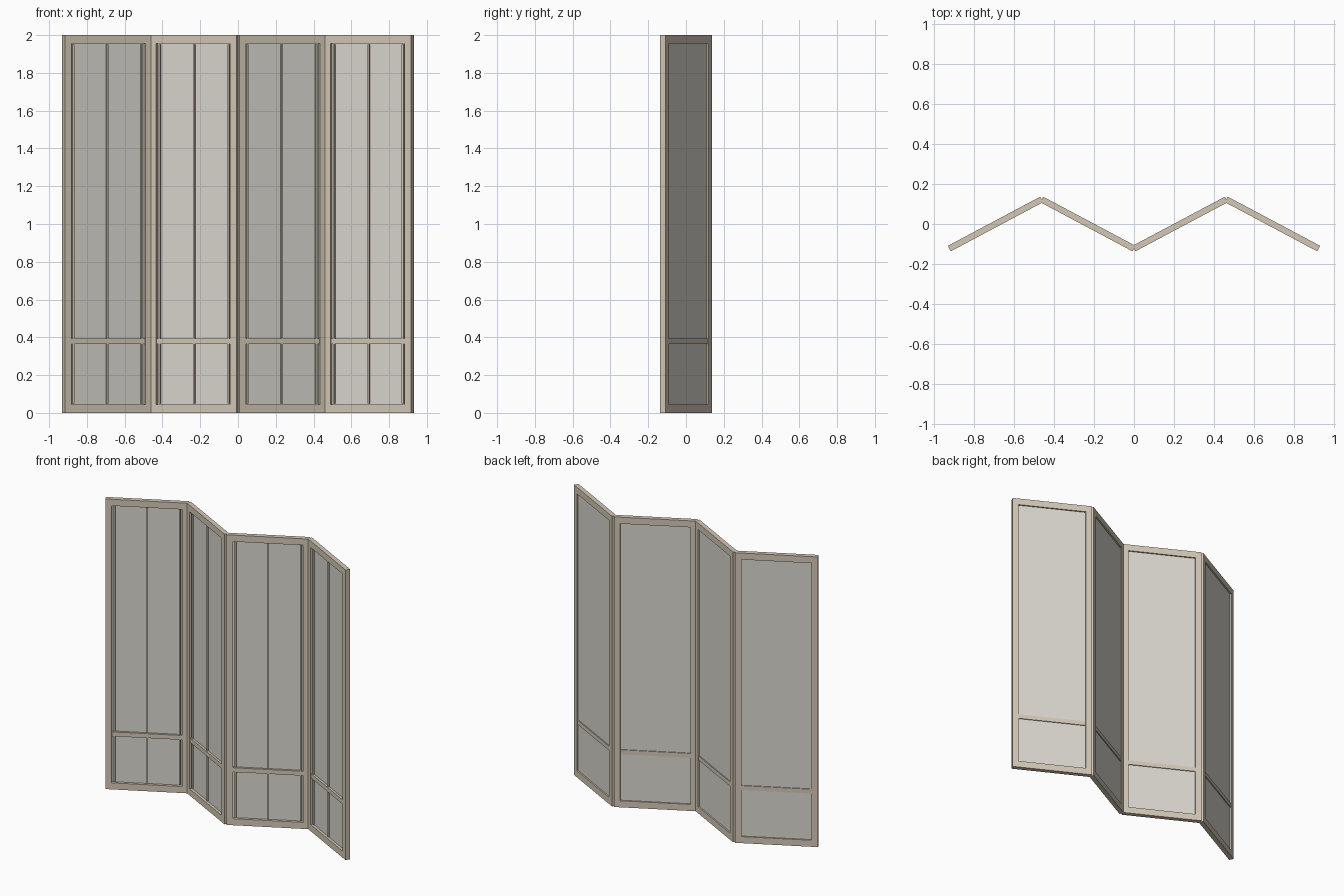
import bpy
from math import radians, cos, sin
from mathutils import Matrix

if "Cube" in bpy.data.objects:
    bpy.data.objects.remove(bpy.data.objects["Cube"])

ANGLE = radians(28)
W, H, T = 0.523, 2.0, 0.031      # panel width, height, thickness
STILE, RAIL = 0.04, 0.045        # frame member widths


def material(name, rgb):
    m = bpy.data.materials.new(name)
    m.diffuse_color = (*rgb, 1)
    m.use_nodes = True
    m.node_tree.nodes["Principled BSDF"].inputs["Base Color"].default_value = m.diffuse_color
    return m


WOOD = material("pale_wood", (0.66, 0.58, 0.47))
PAPER = material("paper", (0.70, 0.68, 0.62))


def box(name, x, y, z, mat, place):
    """Box from (min, max) ranges in panel space, moved into place."""
    bpy.ops.mesh.primitive_cube_add(size=1)
    ob = bpy.context.object
    ob.name = name
    size = [r[1] - r[0] for r in (x, y, z)]
    mid = [(r[0] + r[1]) / 2 for r in (x, y, z)]
    ob.data.transform(Matrix.Translation(mid) @ Matrix.Diagonal((*size, 1)))
    ob.matrix_world = place
    ob.data.materials.append(mat)


step = W * cos(ANGLE)
h, t = W / 2, T / 2
inner = h - STILE

# Four panels folded in a zigzag
for i in range(4):
    turn = ANGLE if i % 2 == 0 else -ANGLE
    place = Matrix.Translation(((i - 1.5) * step, 0, 0)) @ Matrix.Rotation(turn, 4, 'Z')
    n = f"_{i + 1}"
    # Frame
    box("bottom_rail" + n, (-h, h), (-t, t), (0, RAIL), WOOD, place)
    box("top_rail" + n, (-h, h), (-t, t), (H - RAIL, H), WOOD, place)
    box("left_stile" + n, (-h, -inner), (-t, t), (RAIL, H - RAIL), WOOD, place)
    box("right_stile" + n, (inner, h), (-t, t), (RAIL, H - RAIL), WOOD, place)
    box("middle_rail" + n, (-inner, inner), (-0.012, 0.012), (0.365, 0.395), WOOD, place)
    # Paper sheet
    box("paper_sheet" + n, (-inner, inner), (0.003, 0.006), (RAIL, H - RAIL), PAPER, place)
    # Thin vertical slats on the front of the paper
    for k, x in enumerate((-0.206, 0, 0.206)):
        box(f"slat{n}_{k + 1}", (x - 0.005, x + 0.005), (-0.007, 0.003), (0.05, 1.95), WOOD, place)
